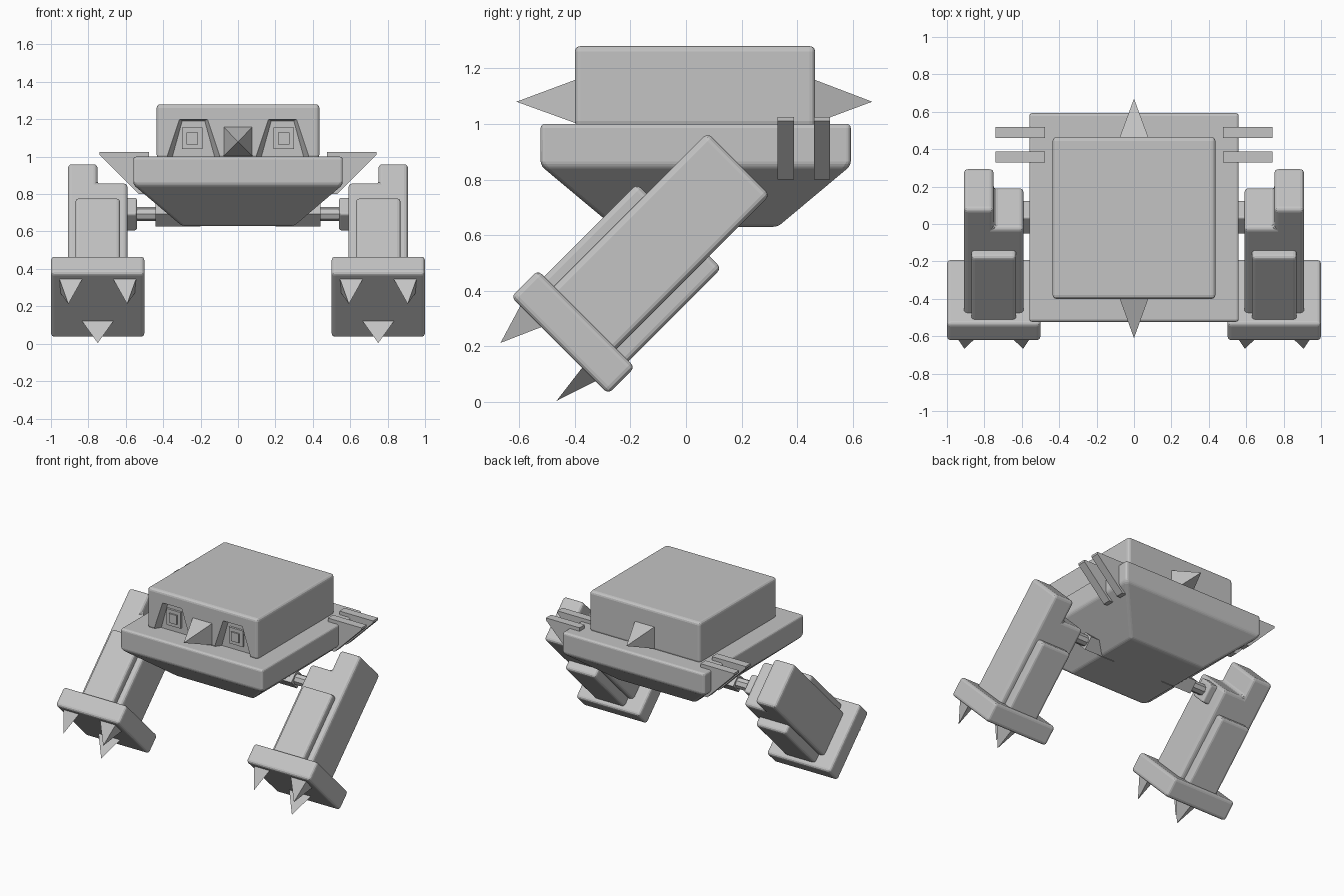
import bpy, bmesh, math
from mathutils import Matrix

if "Cube" in bpy.data.objects:
    bpy.data.objects.remove(bpy.data.objects["Cube"])

grey = bpy.data.materials.new("plain grey")
grey.diffuse_color = (0.55, 0.55, 0.55, 1)
grey.use_nodes = True
grey.node_tree.nodes["Principled BSDF"].inputs["Base Color"].default_value = grey.diffuse_color

# Leg frame: local y runs down the leg, local z is its thickness (45 degree tilt)
R = math.sqrt(0.5)
LEG = Matrix(((1, 0, 0, 0), (0, -R, R, 0), (0, -R, -R, 0), (0, 0, 0, 1)))


def loft(name, loops, bevel=0, mirror=False, matrix=None):
    """Skin a stack of equal-length point loops and cap both ends."""
    bm = bmesh.new()
    rows = [[bm.verts.new(p) for p in loop] for loop in loops]
    n = len(rows[0])
    for a, b in zip(rows, rows[1:]):
        for i in range(n):
            j = (i + 1) % n
            bm.faces.new((a[i], a[j], b[j], b[i]))
    bm.faces.new(rows[0])
    bm.faces.new(rows[-1])
    bmesh.ops.remove_doubles(bm, verts=bm.verts, dist=1e-5)
    bmesh.ops.recalc_face_normals(bm, faces=bm.faces)
    me = bpy.data.meshes.new(name)
    bm.to_mesh(me)
    bm.free()
    me.materials.append(grey)
    ob = bpy.data.objects.new(name, me)
    bpy.context.collection.objects.link(ob)
    if matrix:
        ob.matrix_world = matrix
    if bevel:
        m = ob.modifiers.new("bevel", 'BEVEL')
        m.width, m.segments, m.limit_method = bevel, 3, 'ANGLE'
    if mirror:
        ob.modifiers.new("mirror", 'MIRROR')
    return ob


def rect(x0, x1, y0, y1, z):
    return [(x0, y0, z), (x1, y0, z), (x1, y1, z), (x0, y1, z)]


def box(name, x0, x1, y0, y1, z0, z1, **kw):
    return loft(name, [rect(x0, x1, y0, y1, z0), rect(x0, x1, y0, y1, z1)], **kw)


def spike(name, base, tip, **kw):
    return loft(name, [base, [tip] * len(base)], **kw)


# Hull: slab with a tapered underside
loft("hull", [rect(-.30, .30, -.26, .33, .63), rect(-.56, .56, -.523, .593, .85),
              rect(-.56, .56, -.523, .593, 1.0)], bevel=.015)

# Head with two recessed eye sockets
head = box("head", -.435, .435, -.40, .465, .99, 1.28, bevel=.02)


def socket(y, s):
    return [(.238 + a * s, y, z) for a, z in
            ((-.148, .98), (.148, .98), (.075, 1.16 + .04 * s), (-.075, 1.16 + .04 * s))]


cutter = loft("eye_cutter", [socket(-.42, 1), socket(-.40, 1), socket(-.36, .8)], mirror=True)
cutter.hide_render = True
m = head.modifiers.new("sockets", 'BOOLEAN')
m.operation, m.object, m.solver = 'DIFFERENCE', cutter, 'EXACT'
bpy.context.view_layer.update()
cut = bpy.data.meshes.new_from_object(
    head.evaluated_get(bpy.context.evaluated_depsgraph_get()))
head.modifiers.clear()
head.data = cut
bpy.data.objects.remove(cutter)
box("eye", .19, .30, -.375, -.35, 1.04, 1.155, mirror=True)
box("pupil", .215, .275, -.385, -.35, 1.065, 1.13, mirror=True)

# Front and rear head spikes
for name, y, tip in (("front_horn", -.395, -.61), ("rear_horn", .46, .67)):
    spike(name, [(-.078, y, 1.002), (.078, y, 1.002), (.078, y, 1.16), (-.078, y, 1.16)],
          (0, tip, 1.08))

# Side fins at the rear
fin = [(.475, .80), (.53, .80), (.74, 1.01), (.74, 1.025), (.475, 1.025)]
for i, (y0, y1) in enumerate(((.33, .388), (.46, .518))):
    loft(f"side_fin_{i + 1}", [[(x, y, z) for x, z in fin] for y in (y0, y1)], mirror=True)

# Hip joints, centred on the leg axis
U, V = -.515, -.465
kw = dict(mirror=True, matrix=LEG)
box("hip_mount", .20, .44, U - .046, U + .046, V - .046, V + .046, **kw)
ring = [(math.cos(a * math.pi / 4) * .038, math.sin(a * math.pi / 4) * .038) for a in range(8)]
loft("hip_axle", [[(x, U + a, V + b) for a, b in ring] for x in (.42, .62)], **kw)
box("hip_hub", .54, .62, U - .065, U + .065, V - .065, V + .065, bevel=.012, **kw)

# Legs: stepped top, shin and calf plates, foot
step = [(.59, .08), (.59, -.595), (.75, -.595), (.75, -.74), (.91, -.74), (.91, .08)]
loft("leg", [[(x, u, v) for x, u in step] for v in (-.63, -.312)], bevel=.022, **kw)
box("leg_plates", .63, .87, -.43, .08, -.68, -.25, bevel=.02, **kw)
box("foot", .50, 1.0, .042, .178, -.712, -.218, bevel=.02, **kw)

# Claws: two in front, one behind
for name, s in (("outer_claw", 1), ("inner_claw", -1)):
    spike(name, [(.75 + s * x, .17, v) for x, v in ((.207, -.668), (.079, -.668), (.20, -.555))],
          (.75 + s * .157, .322, -.622), **kw)
spike("rear_claw", [(.66, .17, -.352), (.84, .17, -.352), (.75, .17, -.28)],
      (.75, .327, -.332), **kw)
